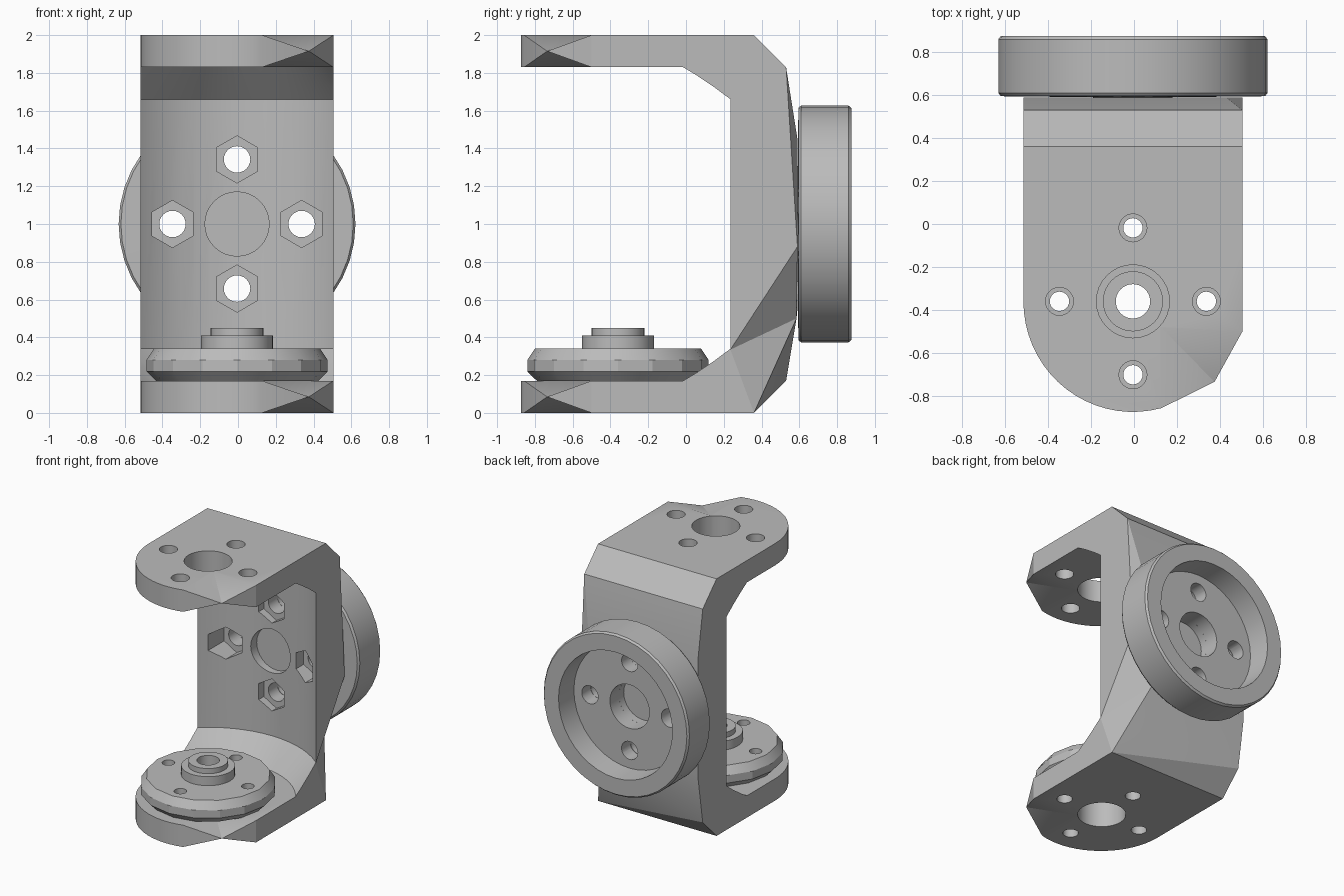
import bpy, bmesh
from math import cos, sin, pi, radians
from mathutils import Matrix, Vector

default = bpy.data.objects.get("Cube")
if default:
    bpy.data.objects.remove(default)

metal = bpy.data.materials.new("plain grey")
metal.use_nodes = True
grey = (0.5, 0.5, 0.5, 1)
metal.diffuse_color = grey
metal.node_tree.nodes["Principled BSDF"].inputs["Base Color"].default_value = grey

CX, AY, MID, BOLT = -0.005, -0.36, 1.0, 0.342   # joint axes and bolt circle
LEFT, RIGHT, JOIN = -0.515, 0.505, -0.08        # column sides, seam with arms
TO_Y = Matrix.Rotation(-pi / 2, 4, 'X')         # turns a z axis into a y axis


def make(name, bm):
    bmesh.ops.recalc_face_normals(bm, faces=bm.faces[:])
    mesh = bpy.data.meshes.new(name)
    bm.to_mesh(mesh)
    bm.free()
    mesh.materials.append(metal)
    obj = bpy.data.objects.new(name, mesh)
    bpy.context.collection.objects.link(obj)
    return obj


def activate(obj):
    bpy.ops.object.select_all(action='DESELECT')
    obj.select_set(True)
    bpy.context.view_layer.objects.active = obj


def smooth(obj, degrees=20):
    activate(obj)
    bpy.ops.object.shade_smooth_by_angle(angle=radians(degrees))


def subtract(obj, cutter):
    cutter.hide_render = True
    mod = obj.modifiers.new("cut", 'BOOLEAN')
    mod.operation, mod.solver, mod.object = 'DIFFERENCE', 'EXACT', cutter
    activate(obj)
    bpy.ops.object.modifier_apply(modifier=mod.name)
    bpy.data.objects.remove(cutter)


def lathe(name, profile, matrix, sides):
    """Revolve a closed (radius, height) loop about local z."""
    bm = bmesh.new()
    rings = []
    for i in range(sides):
        a = 2 * pi * i / sides
        rings.append([bm.verts.new(matrix @ Vector((r * cos(a), r * sin(a), h)))
                      for r, h in profile])
    n = len(profile)
    for i in range(sides):
        a, b = rings[i], rings[(i + 1) % sides]
        for j in range(n):
            k = (j + 1) % n
            bm.faces.new((a[j], b[j], b[k], a[k]))
    return make(name, bm)


def drill(obj, centres, radius, start, end, axis='Z', sides=24):
    """Cut round or polygonal holes between two depths on an axis."""
    bm = bmesh.new()
    for u, v in centres:
        mid = (start + end) / 2
        if axis == 'Z':
            m = Matrix.Translation((u, v, mid))
        else:
            m = Matrix.Translation((u, mid, v)) @ TO_Y
        bmesh.ops.create_cone(bm, cap_ends=True, segments=sides, radius1=radius,
                              radius2=radius, depth=end - start, matrix=m)
    subtract(obj, make("hole_cutter", bm))


def bolts(u, v):
    return [(u + BOLT, v), (u - BOLT, v), (u, v + BOLT), (u, v - BOLT)]


arm_bolts, back_bolts = bolts(CX, AY), bolts(CX, MID)
arm_axis = Matrix.Translation((CX, AY, 0))


def mirror(points):
    return [(p, 2 - z) for p, z in reversed(points)]


# Column block, with its rear corners on one side chopped off
half = [(JOIN, 0), (0.36, 0), (0.53, 0.17), (0.59, 0.55)]
profile = half + mirror(half)
n = len(profile)
bm = bmesh.new()
lt = [bm.verts.new((LEFT, y, z)) for y, z in profile]
rt = [bm.verts.new((RIGHT, y, z)) for y, z in profile]
rt[2].co = (0.33, 0.585, 0.5)
rt[3].co.z = 0.88
rt[4].co.x = 0.43
notch = bm.verts.new((RIGHT, 0.235, 0.335))
bm.faces.new(lt)
bm.faces.new(rt[:2] + [notch, rt[3]] + rt[5:])
for tri in ((rt[1], rt[2], notch), (rt[2], rt[3], notch), (rt[3], rt[4], rt[5])):
    bm.faces.new(tri)
for i in range(n):
    j = (i + 1) % n
    if i in (1, 2, 4):
        bm.faces.new((lt[i], rt[i], lt[j]))
        bm.faces.new((rt[i], rt[j], lt[j]))
    else:
        bm.faces.new((lt[i], rt[i], rt[j], lt[j]))
column = make("column", bm)

# Turned clearance between the arms leaves a hollow inner face with fillets
bowl = [(0.02, 0.17), (0.616, 0.17), (0.69, 0.245), (0.785, 0.34)]
subtract(column, lathe("clearance_cutter", bowl + mirror(bowl), arm_axis, 64))

# Bores, nut pockets and bolt holes in the column
drill(column, [(CX, MID)], 0.17, 0.1, 0.48, 'Y', 32)
drill(column, [(CX, MID)], 0.17, 0.53, 0.7, 'Y', 32)
drill(column, back_bolts, 0.125, 0.1, 0.48, 'Y', 6)
drill(column, back_bolts, 0.07, 0.1, 0.8, 'Y')


# Rounded arm plates with one faceted corner
def arm(name, low, high):
    bm = bmesh.new()
    outline = [(LEFT, JOIN)]
    for i in range(19):
        t = pi + radians(105) * i / 18
        outline.append((CX + 0.51 * cos(t), AY + 0.515 * sin(t)))
    outline += [(RIGHT, -0.5), (RIGHT, JOIN)]
    q, r = len(outline) - 3, len(outline) - 2
    corner = bm.verts.new((0.375, -0.735, (low + high) / 2))
    layers = []
    for z in (low, high):
        ring = [bm.verts.new((x, y, z)) for x, y in outline]
        hub = bm.verts.new((0.125, -0.48, z))
        bm.faces.new(ring[:q + 1] + [hub] + ring[r:])
        bm.faces.new((ring[q], corner, hub))
        bm.faces.new((corner, ring[r], hub))
        layers.append(ring)
    lo, hi = layers
    for i in range(len(outline)):
        j = (i + 1) % len(outline)
        if i == q:
            bm.faces.new((lo[q], corner, hi[q]))
            bm.faces.new((lo[r], hi[r], corner))
        else:
            bm.faces.new((lo[i], lo[j], hi[j], hi[i]))
    return make(name, bm)


arms = [arm("lower_arm", 0, 0.17), arm("upper_arm", 1.83, 2)]
for part, radius, low in zip(arms, (0.055, 0.065), (-0.5, 1.5)):
    drill(part, [(CX, AY)], 0.17, low, low + 1, sides=32)
    drill(part, arm_bolts, radius, low, low + 1)
    drill(column, [(CX, AY + BOLT)], radius, low, low + 1)

# Faceted turntable disc on the lower arm
disc = lathe("lower_disc", [(0.05, 0.17), (0.43, 0.17), (0.48, 0.22), (0.48, 0.28),
                            (0.44, 0.34), (0.05, 0.34)], arm_axis, 16)
drill(disc, [(CX, AY)], 0.17, 0, 0.6, sides=32)
drill(disc, arm_bolts, 0.045, 0, 0.6)

# Stepped hub on the disc
hub = lathe("disc_hub", [(0.08, 0.30), (0.17, 0.30), (0.17, 0.34), (0.19, 0.34), (0.19, 0.41),
                         (0.14, 0.41), (0.14, 0.45), (0.08, 0.45)], arm_axis, 32)

# Round socket on the back, opening to the rear
socket = lathe("rear_socket", [(0.17, 0.59), (0.615, 0.595), (0.627, 0.61), (0.627, 0.86),
                               (0.615, 0.875), (0.49, 0.875), (0.48, 0.70), (0.17, 0.70)],
               Matrix.Translation((CX, 0, MID)) @ TO_Y, 40)
drill(socket, back_bolts, 0.07, 0.4, 1.0, 'Y')

for part in [column, disc, hub, socket] + arms:
    smooth(part)
